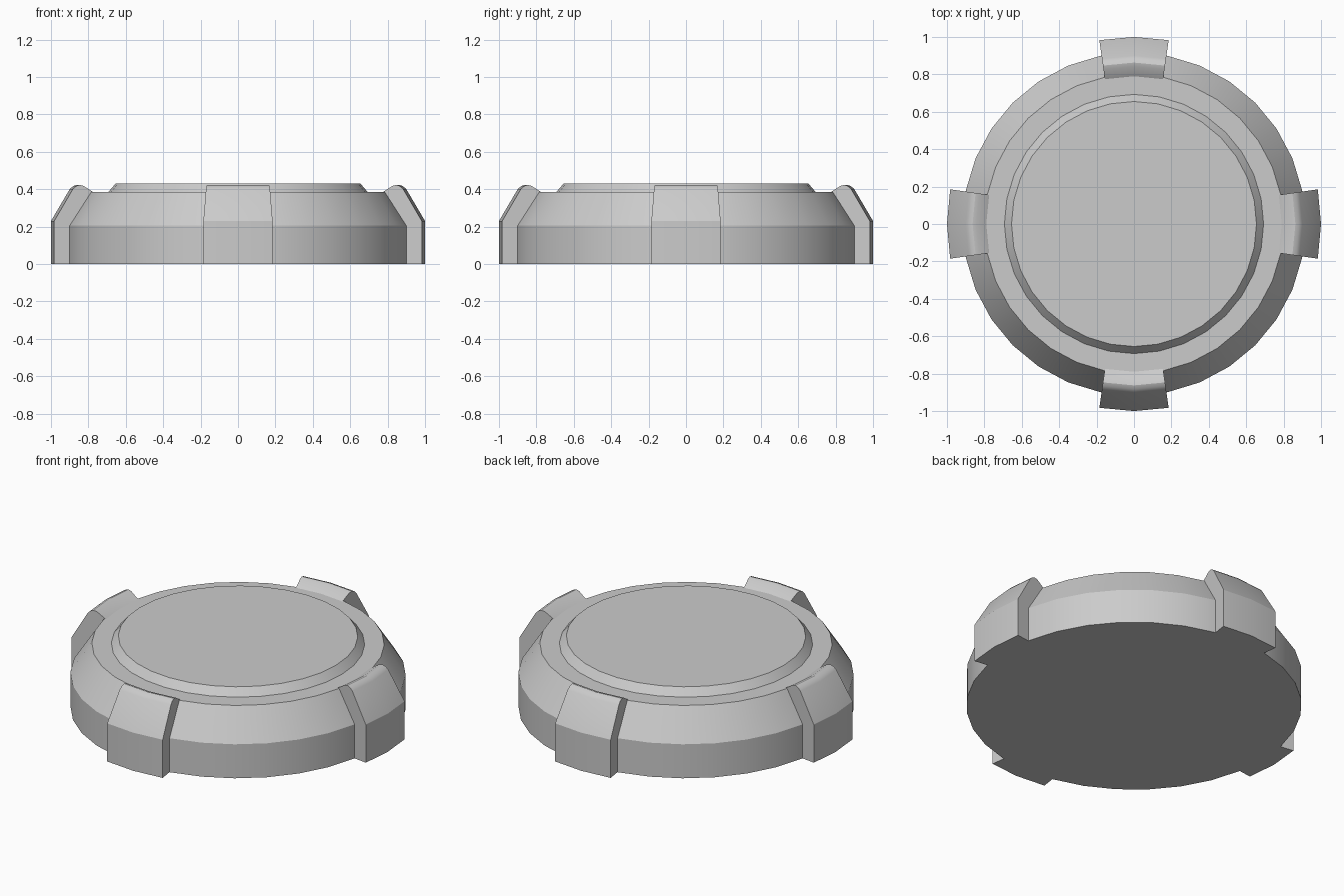
import bpy, bmesh, math
from mathutils import Matrix

if "Cube" in bpy.data.objects:
    bpy.data.objects.remove(bpy.data.objects["Cube"])

SIDES = 32
GREY = (0.6, 0.6, 0.6, 1)

mat = bpy.data.materials.new("light grey")
mat.use_nodes = True
mat.diffuse_color = GREY
mat.node_tree.nodes["Principled BSDF"].inputs["Base Color"].default_value = GREY


def finish(bm, name, angle):
    """Turn a bmesh into a named object, smooth below the given angle."""
    bmesh.ops.recalc_face_normals(bm, faces=bm.faces)
    mesh = bpy.data.meshes.new(name)
    bm.to_mesh(mesh)
    bm.free()
    mesh.materials.append(mat)
    ob = bpy.data.objects.new(name, mesh)
    bpy.context.collection.objects.link(ob)
    bpy.ops.object.select_all(action='DESELECT')
    ob.select_set(True)
    bpy.context.view_layer.objects.active = ob
    bpy.ops.object.shade_smooth_by_angle(angle=math.radians(angle))
    return ob


def bridge(bm, loops, closed):
    """Join neighbouring rows of vertices with quads."""
    for a, b in zip(loops, loops[1:]):
        n = len(a)
        for i in range(n if closed else n - 1):
            j = (i + 1) % n
            bm.faces.new((a[i], a[j], b[j], b[i]))


# Round body: straight wall, bevelled shoulder, flat rim and raised lid
bm = bmesh.new()
profile = [(0.917, 0), (0.917, 0.205), (0.80, 0.385), (0.693, 0.385), (0.655, 0.43)]
rings = []
for r, z in profile:
    angles = [2 * math.pi * i / SIDES for i in range(SIDES)]
    rings.append([bm.verts.new((r * math.cos(a), r * math.sin(a), z)) for a in angles])
bridge(bm, rings, True)
bm.faces.new(rings[0])
bm.faces.new(rings[-1])
finish(bm, "round_body", 28)

# Four grip lugs: a rounded profile swept across a centre line and two edges
lug = [(0.9, 0), (1, 0), (1, 0.23), (0.9, 0.40), (0.883, 0.416),
       (0.863, 0.423), (0.842, 0.418), (0.79, 0.385)]
for k, side in enumerate(("left", "back", "right", "front")):
    bm = bmesh.new()
    rows = []
    for s in (-1, 0, 1):
        row = []
        for r, z in lug:
            half = s * (0.155 + 0.14 * (r - 0.785))
            row.append(bm.verts.new((math.sqrt(r * r - half * half), half, z)))
        rows.append(row)
    bridge(bm, rows, True)
    bm.faces.new(rows[0])
    bm.faces.new(rows[-1])
    bm.transform(Matrix.Rotation(k * math.pi / 2, 4, 'Z'))
    finish(bm, side + "_lug", 28)
